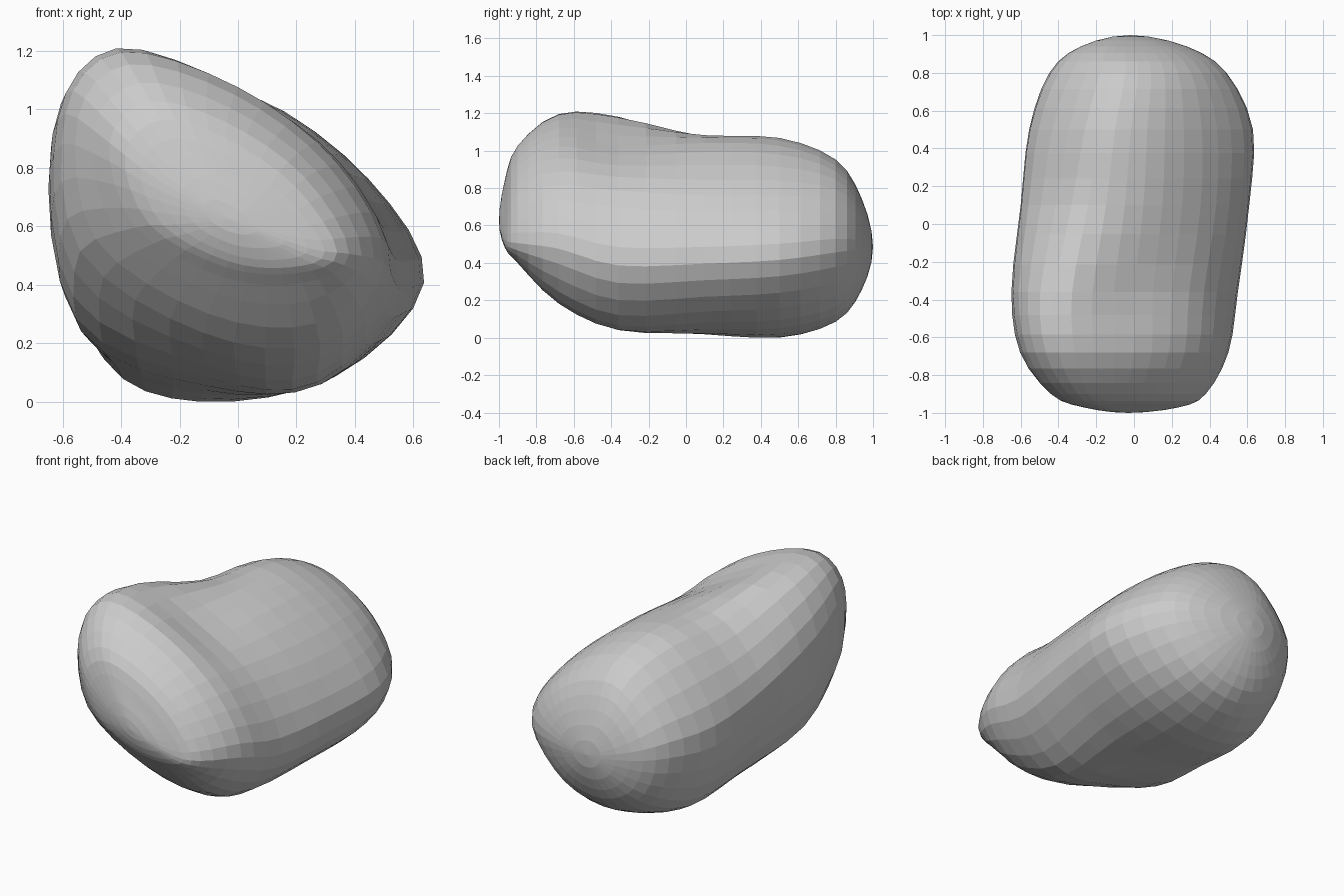
import bpy, bmesh
from mathutils import Vector

if "Cube" in bpy.data.objects:
    bpy.data.objects.remove(bpy.data.objects["Cube"])

# Cross-sections from front to back: y, then eight (x, z) points,
# going right, upper right, top, upper left, left, lower left, bottom, lower right
SECTIONS = [
    (-.97, [(.24, .53), (.12, .68), (-.04, .79), (-.18, .84), (-.27, .76), (-.21, .61), (-.03, .51), (.14, .49)]),
    (-.90, [(.38, .51), (.23, .77), (-.04, .96), (-.30, 1.03), (-.44, .89), (-.35, .60), (-.05, .43), (.22, .41)]),
    (-.68, [(.50, .48), (.34, .82), (.00, 1.08), (-.40, 1.20), (-.59, .99), (-.54, .52), (-.12, .24), (.28, .205)]),
    (-.36, [(.55, .39), (.37, .79), (.00, 1.03), (-.42, 1.185), (-.64, .87), (-.555, .29), (-.10, .085), (.27, .07)]),
    (.10, [(.61, .40), (.435, .765), (.05, 1.045), (-.33, 1.05), (-.595, .70), (-.485, .19), (-.12, .03), (.32, .085)]),
    (.50, [(.63, .42), (.44, .765), (.07, 1.03), (-.26, 1.03), (-.55, .62), (-.44, .145), (-.13, .005), (.33, .10)]),
    (.80, [(.49, .46), (.36, .74), (.09, .925), (-.18, .925), (-.44, .60), (-.36, .24), (-.08, .09), (.26, .17)]),
    (.94, [(.28, .48), (.20, .64), (.04, .73), (-.14, .73), (-.28, .55), (-.22, .35), (-.05, .26), (.15, .31)]),
]
FRONT_TIP, BACK_TIP = Vector((-.03, -1, .63)), Vector((-.02, 1, .49))
AROUND, STEPS = 32, 3


def spline(a, b, c, d, t):
    """Smooth curve from b to c."""
    return 0.5 * (2 * b + (c - a) * t + (2 * a - 5 * b + 4 * c - d) * t * t
                  + (3 * b - a - 3 * c + d) * t ** 3)


def smooth_ring(y, pts):
    p = [Vector((x, y, z)) for x, z in pts]
    k = AROUND // 8
    return [spline(p[i - 1], p[i], p[(i + 1) % 8], p[(i + 2) % 8], j / k)
            for i in range(8) for j in range(k)]


# Lengthwise curves run through both tips onto the opposite side for round ends
rings = [smooth_ring(y, pts) for y, pts in SECTIONS]
curves = []
for i in range(AROUND):
    o = (i + AROUND // 2) % AROUND
    path = [rings[0][o], FRONT_TIP] + [r[i] for r in rings] + [BACK_TIP, rings[-1][o]]
    curves.append([spline(*path[s:s + 4], t / STEPS)
                   for s in range(len(path) - 3) for t in range(STEPS)][1:])

# Skin the lumpy bean-shaped stone
bm = bmesh.new()
front, back = bm.verts.new(FRONT_TIP), bm.verts.new(BACK_TIP)
grid = [[bm.verts.new(p) for p in c] for c in curves]
for i in range(AROUND):
    a, b = grid[i], grid[(i + 1) % AROUND]
    bm.faces.new((front, a[0], b[0]))
    bm.faces.new((back, b[-1], a[-1]))
    for j in range(len(a) - 1):
        bm.faces.new((a[j], a[j + 1], b[j + 1], b[j]))
bmesh.ops.recalc_face_normals(bm, faces=bm.faces)

# Rest it on the ground
low = min(v.co.z for v in bm.verts)
bmesh.ops.translate(bm, verts=bm.verts, vec=(0, 0, -low))
mesh = bpy.data.meshes.new("stone")
bm.to_mesh(mesh)
bm.free()
bpy.context.collection.objects.link(bpy.data.objects.new("stone", mesh))
